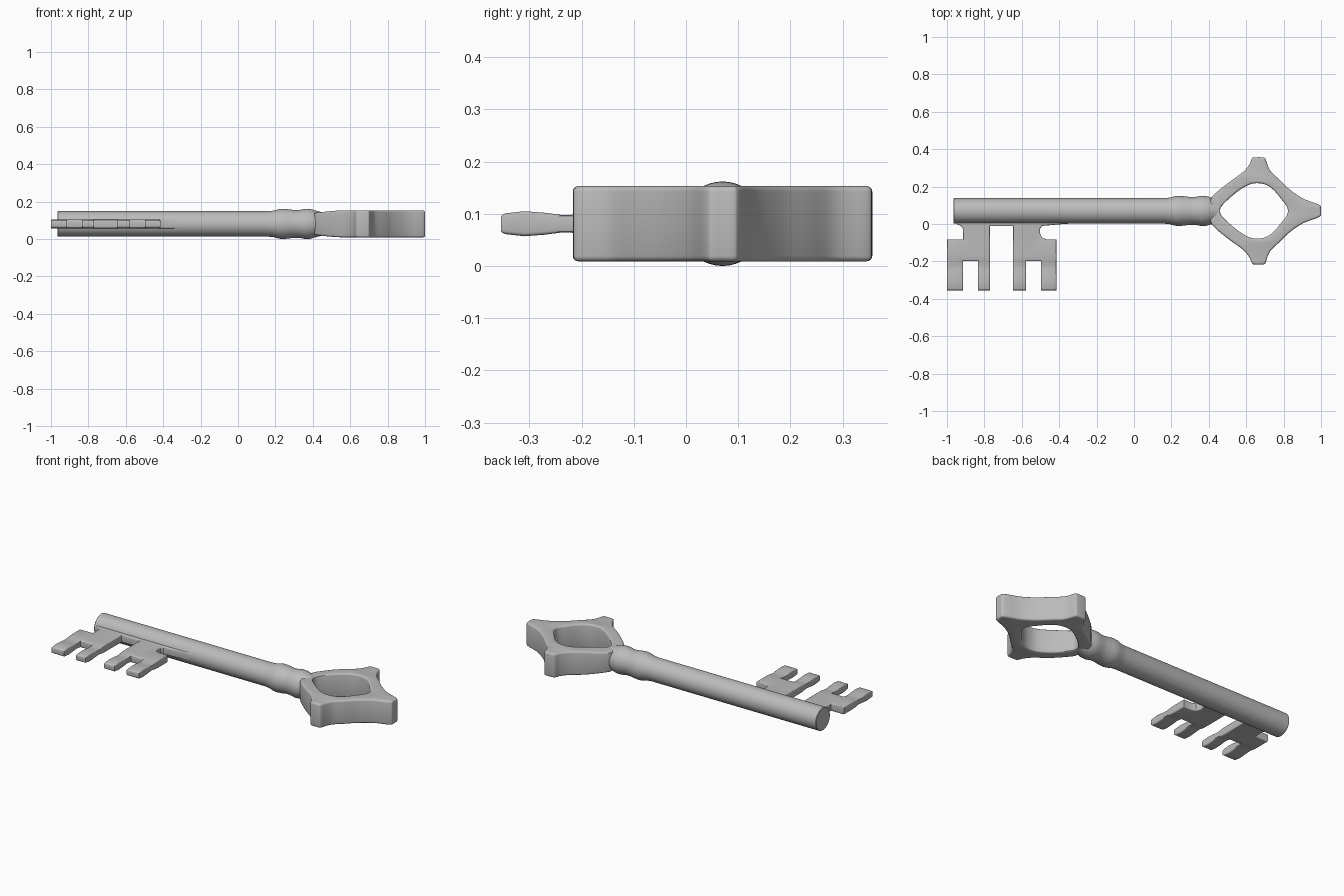
import bpy, bmesh, math
from mathutils import Vector

if "Cube" in bpy.data.objects:
    bpy.data.objects.remove(bpy.data.objects["Cube"])

AXIS_Y, AXIS_Z = 0.07, 0.081      # centre line of the key

metal = bpy.data.materials.new("grey metal")
metal.diffuse_color = (0.5, 0.5, 0.5, 1)
metal.use_nodes = True
metal.node_tree.nodes["Principled BSDF"].inputs["Base Color"].default_value = metal.diffuse_color


def finish(name, bm):
    bmesh.ops.recalc_face_normals(bm, faces=bm.faces)
    me = bpy.data.meshes.new(name)
    bm.to_mesh(me)
    bm.free()
    me.materials.clear()
    me.materials.append(metal)
    ob = bpy.data.objects.new(name, me)
    bpy.context.collection.objects.link(ob)
    bpy.ops.object.select_all(action='DESELECT')
    ob.select_set(True)
    bpy.context.view_layer.objects.active = ob
    bpy.ops.object.shade_smooth_by_angle(angle=math.radians(32))
    return ob


def interp(table, t):
    """Linear lookup in a list of (key, value)."""
    if t <= table[0][0]:
        return table[0][1]
    for (a, va), (b, vb) in zip(table, table[1:]):
        if t <= b:
            return va + (vb - va) * (t - a) / (b - a)
    return table[-1][1]


def smooth_loop(half, steps=4):
    """Mirror a half outline about the axis and round it with Catmull-Rom."""
    pts = half + [(x, -y) for x, y in reversed(half[1:-1])]
    n, out = len(pts), []
    for i in range(n):
        p0, p1, p2, p3 = (Vector(pts[(i + k) % n]) for k in (-1, 0, 1, 2))
        for s in range(steps):
            t = s / steps
            p = 0.5 * (2 * p1 + (p2 - p0) * t + (2 * p0 - 5 * p1 + 4 * p2 - p3) * t * t
                       + (3 * p1 - p0 - 3 * p2 + p3) * t ** 3)
            out.append((p.x, p.y + AXIS_Y))
    return out


def plate(name, loops, half, bevel, axis, table):
    """Bevelled flat outline whose half thickness follows a table along an axis."""
    cu = bpy.data.curves.new(name, 'CURVE')
    cu.dimensions = '2D'
    cu.fill_mode = 'BOTH'
    cu.extrude = half - bevel
    cu.bevel_depth = bevel
    cu.offset = -bevel
    cu.bevel_resolution = 2
    for loop in loops:
        sp = cu.splines.new('POLY')
        sp.points.add(len(loop) - 1)
        for p, (x, y) in zip(sp.points, loop):
            p.co = (x, y, 0, 1)
        sp.use_cyclic_u = True
    tmp = bpy.data.objects.new(name + "_outline", cu)
    bpy.context.collection.objects.link(tmp)
    dg = bpy.context.evaluated_depsgraph_get()
    me = bpy.data.meshes.new_from_object(tmp.evaluated_get(dg))
    bpy.data.objects.remove(tmp)
    bm = bmesh.new()
    bm.from_mesh(me)
    bmesh.ops.remove_doubles(bm, verts=bm.verts, dist=1e-5)
    normal = Vector((0, 0, 0))
    normal[axis] = 1
    for key, _ in table:
        bmesh.ops.bisect_plane(bm, geom=bm.verts[:] + bm.edges[:] + bm.faces[:],
                               plane_co=normal * key, plane_no=normal, dist=1e-5)
    for v in bm.verts:
        v.co.z = AXIS_Z + v.co.z / half * interp(table, v.co[axis])
    return finish(name, bm)


# Shaft with its double collar, turned about the x axis
profile = [(-0.966, 0), (-0.966, 0.065), (-0.963, 0.068), (0.16, 0.068), (0.19, 0.071),
           (0.22, 0.079), (0.24, 0.081), (0.265, 0.079), (0.30, 0.074), (0.33, 0.075),
           (0.36, 0.081), (0.385, 0.080), (0.41, 0.073), (0.45, 0.062), (0.452, 0)]
bm = bmesh.new()
edges = []
prev = None
for x, r in profile:
    v = bm.verts.new((x, AXIS_Y, AXIS_Z + r))
    if prev:
        edges.append(bm.edges.new((prev, v)))
    prev = v
bmesh.ops.spin(bm, geom=bm.verts[:] + edges, cent=(0, AXIS_Y, AXIS_Z), axis=(1, 0, 0),
               angle=math.tau, steps=40, use_duplicate=False)
bmesh.ops.remove_doubles(bm, verts=bm.verts, dist=1e-4)
finish("shaft", bm)

# Bow: four-pointed ring handle
outer = [(0.405, 0), (0.41, 0.06), (0.43, 0.088), (0.46, 0.115), (0.52, 0.162),
         (0.58, 0.205), (0.615, 0.245), (0.63, 0.278), (0.642, 0.286), (0.69, 0.286),
         (0.703, 0.278), (0.716, 0.24), (0.735, 0.207), (0.78, 0.165), (0.834, 0.113),
         (0.904, 0.066), (0.973, 0.040), (0.995, 0.029), (1.0, 0.02), (1.0, 0)]
inner = [(0.46, 0), (0.472, 0.03), (0.52, 0.076), (0.57, 0.115), (0.62, 0.142),
         (0.665, 0.148), (0.71, 0.138), (0.75, 0.108), (0.79, 0.06), (0.815, 0.027),
         (0.823, 0)]
plate("bow", [smooth_loop(outer), smooth_loop(inner)], 0.072, 0.01, 0,
      [(0.42, 0.060), (0.45, 0.063), (0.49, 0.068), (0.53, 0.071), (0.57, 0.072)])

# Bit: two notched wards joined by a thin ridge under the shaft
bit = [(-0.955, 0.05), (-0.95, 0.0), (-0.925, -0.010), (-0.914, -0.025), (-0.914, -0.082),
       (-1.0, -0.082), (-1.0, -0.355), (-0.914, -0.355), (-0.914, -0.198), (-0.834, -0.198),
       (-0.834, -0.355), (-0.77, -0.355), (-0.77, -0.012), (-0.647, -0.012),
       (-0.647, -0.355), (-0.577, -0.355), (-0.577, -0.198), (-0.497, -0.198),
       (-0.497, -0.355), (-0.415, -0.355), (-0.415, -0.082), (-0.47, -0.082),
       (-0.492, -0.072), (-0.502, -0.05), (-0.502, -0.025), (-0.49, -0.010),
       (-0.40, -0.002), (-0.20, 0.012), (-0.18, 0.05)]
plate("bit", [bit], 0.024, 0.007, 1,
      [(-0.355, 0.017), (-0.345, 0.020), (-0.31, 0.024), (-0.27, 0.021), (-0.24, 0.017),
       (-0.22, 0.017), (-0.19, 0.023), (-0.16, 0.024), (0.0, 0.024)])
